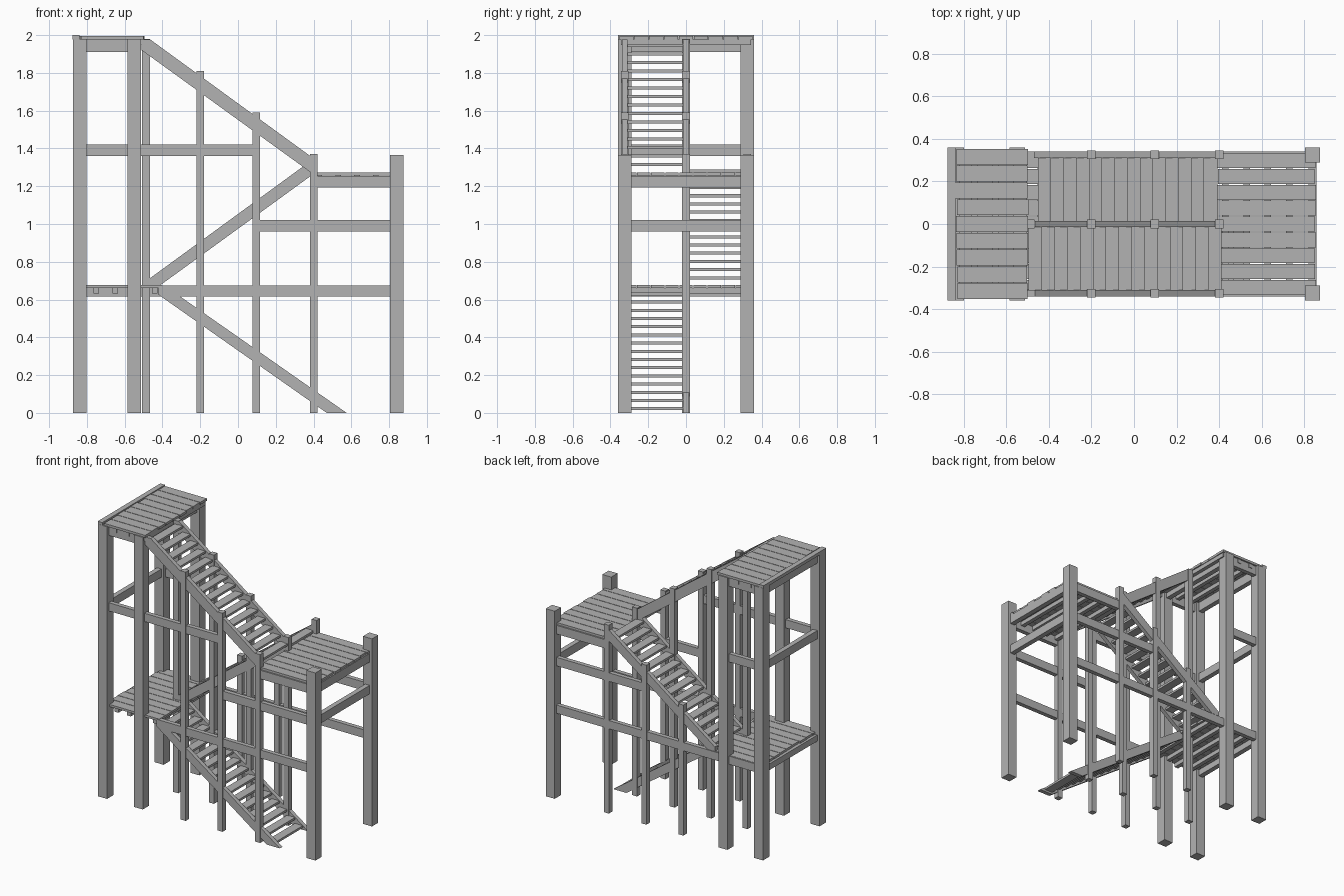
import bpy, bmesh, random
from mathutils import Matrix, Vector

random.seed(4)
cube = bpy.data.objects.get("Cube")
if cube:
    bpy.data.objects.remove(cube, do_unlink=True)

GREY = (0.45, 0.45, 0.45, 1)
wood = bpy.data.materials.new("grey_timber")
wood.use_nodes = True
wood.diffuse_color = GREY
wood.node_tree.nodes["Principled BSDF"].inputs["Base Color"].default_value = GREY


def finish(name, bm):
    bmesh.ops.recalc_face_normals(bm, faces=bm.faces)
    mesh = bpy.data.meshes.new(name)
    bm.to_mesh(mesh)
    bm.free()
    mesh.materials.append(wood)
    obj = bpy.data.objects.new(name, mesh)
    bpy.context.scene.collection.objects.link(obj)


def boxes(name, spans):
    """One object made of boxes given as (x range, y range, z range)."""
    bm = bmesh.new()
    for span in spans:
        mid = Vector([(a + b) / 2 for a, b in span])
        size = Vector([b - a for a, b in span])
        bmesh.ops.create_cube(bm, size=1, matrix=Matrix.Translation(mid) @ Matrix.Diagonal(size).to_4x4())
    finish(name, bm)


def around(c, half):
    return (c - half, c + half)


def prism(name, outline, y_range):
    """Side outline in x and z, extruded along y."""
    bm = bmesh.new()
    near, far = [[bm.verts.new((x, y, z)) for x, z in outline] for y in y_range]
    bm.faces.new(near)
    bm.faces.new(far)
    n = len(outline)
    for i in range(n):
        j = (i + 1) % n
        bm.faces.new((near[i], near[j], far[j], far[i]))
    finish(name, bm)


SIDE_Y = 0.325
LEFT, INNER, RIGHT = -0.837, -0.55, 0.84

# Heavy posts
for x, top, label in ((LEFT, 1.98, "tall_end_post"), (INNER, 1.98, "tall_inner_post"), (RIGHT, 1.365, "short_post")):
    for side, end in ((-1, "front"), (1, "back")):
        boxes(f"{label}_{end}", [(around(x, 0.036), around(side * SIDE_Y, 0.036), (0, top))])

# Slim posts that carry the stairs
for i, x in enumerate((-0.2, 0.097, 0.4)):
    high = (1.81, 1.59, 1.37)[i]
    low = (0.95, 1.16, 1.37)[i]
    for y, top, label in ((-SIDE_Y, high, "front"), (0, high, "middle"), (SIDE_Y, low, "back")):
        boxes(f"slim_post_{label}_{i + 1}", [(around(x, 0.02), around(y, 0.02), (0, top))])
boxes("slim_post_top", [(around(-0.488, 0.021), around(0, 0.02), (0, 1.98))])


# Long rails and cross rails
def rail(name, x0, x1, y, z0, z1):
    boxes(name, [((x0, x1), around(y, 0.016), (z0, z1))])


def cross_rail(name, x, z0, z1):
    boxes(name, [(around(x, 0.018), (-SIDE_Y, SIDE_Y), (z0, z1))])


rail("lower_rail_front", -0.4, RIGHT, -SIDE_Y, 0.615, 0.675)
rail("lower_rail_back", LEFT, RIGHT, SIDE_Y, 0.615, 0.675)
rail("upper_rail_front", LEFT, 0.1, -SIDE_Y, 1.36, 1.42)
rail("upper_rail_back", LEFT, INNER, SIDE_Y, 1.36, 1.42)
for y, end in ((-SIDE_Y, "front"), (SIDE_Y, "back")):
    rail(f"middle_rail_{end}", 0.097, RIGHT, y, 0.96, 1.022)
    rail(f"landing_beam_{end}", 0.4, RIGHT, y, 1.192, 1.255)
    rail(f"top_beam_{end}", LEFT, INNER, y, 1.91, 1.977)
cross_rail("lower_cross_rail", LEFT, 0.615, 0.66)
cross_rail("upper_cross_rail", LEFT, 1.36, 1.42)
cross_rail("middle_cross_rail", RIGHT, 0.96, 1.022)
cross_rail("landing_cross_beam", RIGHT, 1.192, 1.255)
cross_rail("top_cross_beam", LEFT, 1.91, 1.977)
cross_rail("top_inner_cross_beam", INNER, 1.91, 1.977)


# Plank decks on joists
def deck(name, x0, x1, half_y, z_top, thick, count, joists):
    pitch = 2 * half_y / count
    planks = []
    for i in range(count):
        y = -half_y + i * pitch
        planks.append(((x0 + random.uniform(0, 0.01), x1 - random.uniform(0, 0.01)),
                       (y + 0.002, y + pitch - 0.002), (z_top - thick, z_top)))
    boxes(f"{name}_planks", planks)
    under = z_top - thick
    boxes(f"{name}_joists", [(around(x, 0.015), (-half_y + 0.01, half_y - 0.01), (under - 0.03, under))
                             for x in joists])


deck("lower_deck", -0.84, -0.4, 0.335, 0.677, 0.016, 9, (-0.75, -0.65, -0.55, -0.44))
deck("landing_deck", 0.387, 0.858, 0.335, 1.272, 0.016, 9, (0.43, 0.53, 0.63, 0.73))
deck("top_deck", -0.84, -0.495, 0.355, 1.995, 0.018, 9, (-0.75, -0.65, -0.52))
boxes("top_deck_end_board", [((-0.877, -0.84), (-0.36, 0.36), (1.977, 2.0))])

# Sloping stringers, shared along the middle line
flight_low = [(-0.42, 0.675), (-0.39, 0.675), (0.575, 0), (0.47, 0), (-0.42, 0.625)]
flight_mid = [(-0.47, 0.677), (-0.47, 0.71), (0.4, 1.345), (0.4, 1.265), (-0.41, 0.677)]
flight_high = [(-0.51, 1.977), (-0.465, 1.977), (0.41, 1.34), (0.41, 1.255), (-0.51, 1.92)]
for label, outline, side in (("low", flight_low, -1), ("mid", flight_mid, 1), ("high", flight_high, -1)):
    prism(f"{label}_outer_stringer", outline, around(side * SIDE_Y, 0.015))
    prism(f"{label}_middle_stringer", outline, around(0, 0.015))


# Stair treads
def treads(name, start, end, side, count):
    spans = []
    for i in range(count):
        t = i / (count - 1)
        x = start[0] + (end[0] - start[0]) * t
        z = start[1] + (end[1] - start[1]) * t
        y = sorted((side * 0.012, side * 0.312))
        spans.append((around(x, 0.032), y, around(z, 0.008)))
    boxes(name, spans)


treads("low_treads", (0.5, 0.022), (-0.37, 0.63), -1, 15)
treads("mid_treads", (-0.42, 0.715), (0.36, 1.28), 1, 14)
treads("high_treads", (0.38, 1.315), (-0.465, 1.945), -1, 15)
